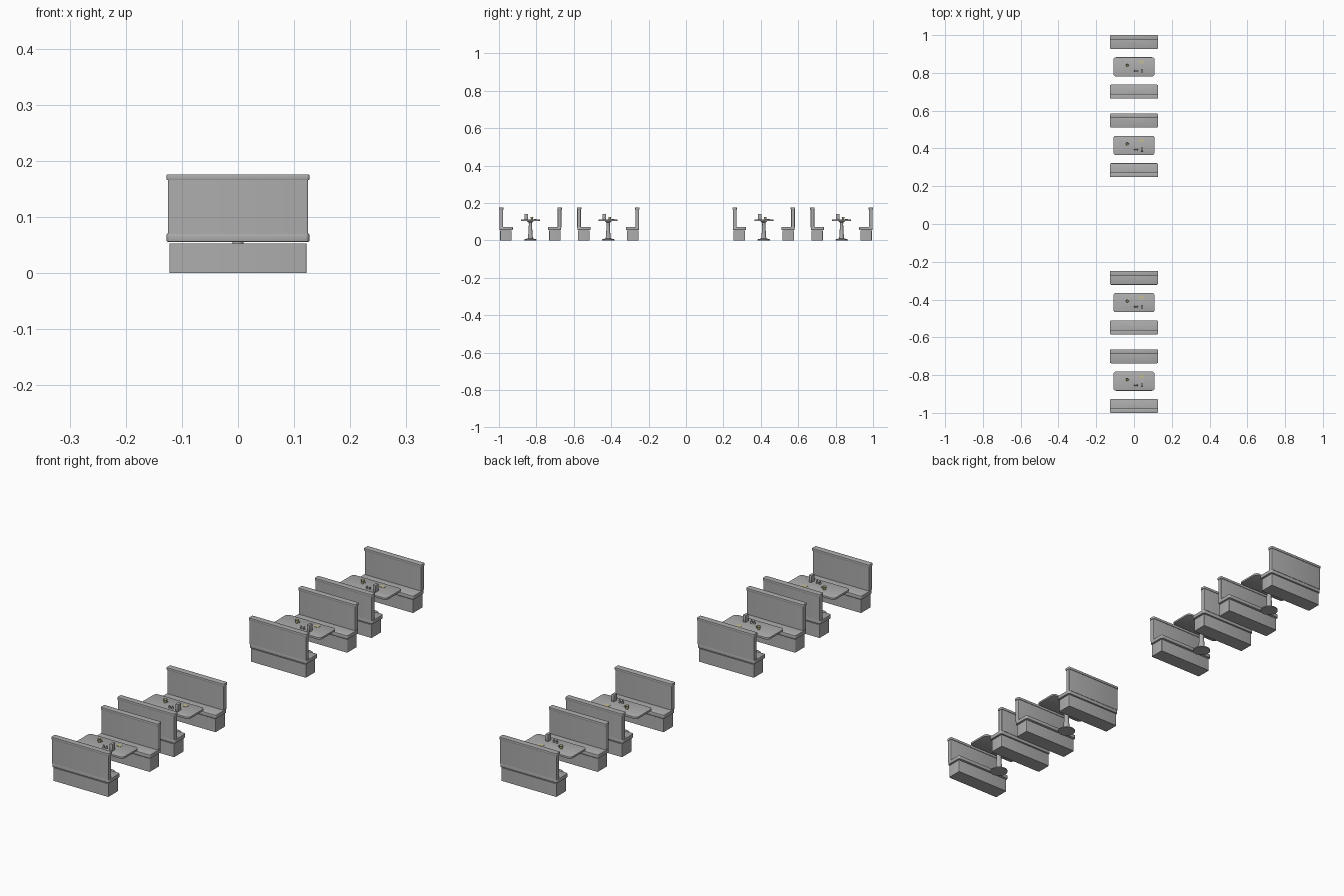
import bpy, bmesh, math
from mathutils import Vector

cube = bpy.data.objects.get("Cube")
if cube:
    bpy.data.objects.remove(cube, do_unlink=True)


def material(name, rgb):
    m = bpy.data.materials.new(name)
    m.use_nodes = True
    m.diffuse_color = (*rgb, 1)
    m.node_tree.nodes["Principled BSDF"].inputs["Base Color"].default_value = (*rgb, 1)
    return m


grey = material("plain grey", (0.42, 0.42, 0.42))
cream = material("pale yellow", (0.55, 0.52, 0.28))


def finish(bm, name, mat):
    bmesh.ops.recalc_face_normals(bm, faces=bm.faces)
    mesh = bpy.data.meshes.new(name)
    bm.to_mesh(mesh)
    bm.free()
    mesh.materials.append(mat)
    ob = bpy.data.objects.new(name, mesh)
    bpy.context.collection.objects.link(ob)
    bpy.ops.object.select_all(action="DESELECT")
    ob.select_set(True)
    bpy.context.view_layer.objects.active = ob
    bpy.ops.object.shade_smooth_by_angle(angle=math.radians(35))
    return ob


def block(name, lo, hi, mat=grey, corner=0, edge=0, axis=2):
    """Box between two corners; rounds the edges along one axis, then softens the rest."""
    lo, hi = Vector(lo), Vector(hi)
    bm = bmesh.new()
    bmesh.ops.create_cube(bm, size=1)
    for v in bm.verts:
        v.co = (lo + hi) / 2 + v.co * (hi - lo)
    if corner:
        along = [e for e in bm.edges
                 if abs((e.verts[0].co - e.verts[1].co).normalized()[axis]) > 0.9]
        bmesh.ops.bevel(bm, geom=along, offset=corner, segments=4, profile=0.5,
                        affect="EDGES")
    if edge:
        sharp = [e for e in bm.edges if e.calc_face_angle(0) > 1]
        bmesh.ops.bevel(bm, geom=sharp, offset=edge, segments=2, profile=0.5,
                        affect="EDGES")
    return finish(bm, name, mat)


def lathe(name, profile, at, sides=24, mat=grey):
    """Spins a radius/height profile around the vertical."""
    bm = bmesh.new()
    verts = [bm.verts.new((r + at[0], at[1], z + at[2])) for r, z in profile]
    edges = [bm.edges.new(pair) for pair in zip(verts, verts[1:])]
    bmesh.ops.spin(bm, geom=verts + edges, cent=at, axis=(0, 0, 1),
                   angle=math.tau, steps=sides)
    bmesh.ops.remove_doubles(bm, verts=bm.verts, dist=1e-5)
    return finish(bm, name, mat)


def bench():
    """One bench with its back on the -y side, the outer face at y = -0.168."""
    return [
        block("bench_base", (-0.122, -0.162, 0), (0.122, -0.1, 0.0525), corner=0.003),
        block("bench_seat", (-0.127, -0.165, 0.0555), (0.127, -0.094, 0.071),
              corner=0.007, edge=0.002),
        block("bench_back", (-0.125, -0.166, 0.07), (0.125, -0.146, 0.167),
              corner=0.003),
        block("bench_back_cap", (-0.127, -0.168, 0.166), (0.127, -0.144, 0.176),
              corner=0.004, edge=0.001),
    ]


def table():
    top = 0.112
    return [
        block("table_top", (-0.109, -0.051, 0.104), (0.109, 0.051, top),
              corner=0.014, edge=0.001),
        lathe("table_pedestal", [(0, 0), (0.034, 0), (0.034, 0.004), (0.028, 0.007),
                                 (0.014, 0.01), (0.012, 0.02), (0.0085, 0.085),
                                 (0.009, 0.095), (0.02, 0.104), (0, 0.104)], (0, 0, 0)),
        # Tableware
        block("napkin_dispenser", (0.036, -0.031, top), (0.048, -0.012, 0.14), edge=0.001),
        block("napkin", (0.03, 0.018, top), (0.05, 0.034, top + 0.001), mat=cream),
        lathe("cup", [(0, 0), (0.005, 0), (0.008, 0.013), (0.007, 0.013),
                      (0.0045, 0.002), (0, 0.002)], (-0.036, 0.008, top), 16, cream),
        block("cup_handle", (-0.03, 0.007, top + 0.004), (-0.024, 0.009, top + 0.01),
              mat=cream),
    ] + [
        lathe(name, [(0, 0), (0.004, 0), (0.003, 0.009), (0.002, 0.012), (0, 0.012)],
              (x, -0.022, top), 12)
        for name, x in (("salt_shaker", 0.004), ("pepper_shaker", 0.017))
    ]


def copy_parts(parts, label, y=0.0, turn=0.0):
    """Linked copies of some parts, moved along the row and turned about the vertical."""
    copies = []
    for src in parts:
        ob = src.copy()
        ob.name = src.name.split(".")[0] + "_" + label
        ob.location.y = src.location.y + y
        ob.rotation_euler.z = src.rotation_euler.z + turn
        bpy.context.collection.objects.link(ob)
        copies.append(ob)
    return copies


# First booth: two facing benches and a table
front = bench()
booth = front + copy_parts(front, "facing", turn=math.pi) + table()

# The row of booths, with an aisle gap in the middle
rows = [-0.832, -0.416, 0.416, 0.832]
for i, y in enumerate(rows[1:], 2):
    copy_parts(booth, f"booth_{i}", y=y)
for ob in booth:
    ob.location.y = rows[0]
